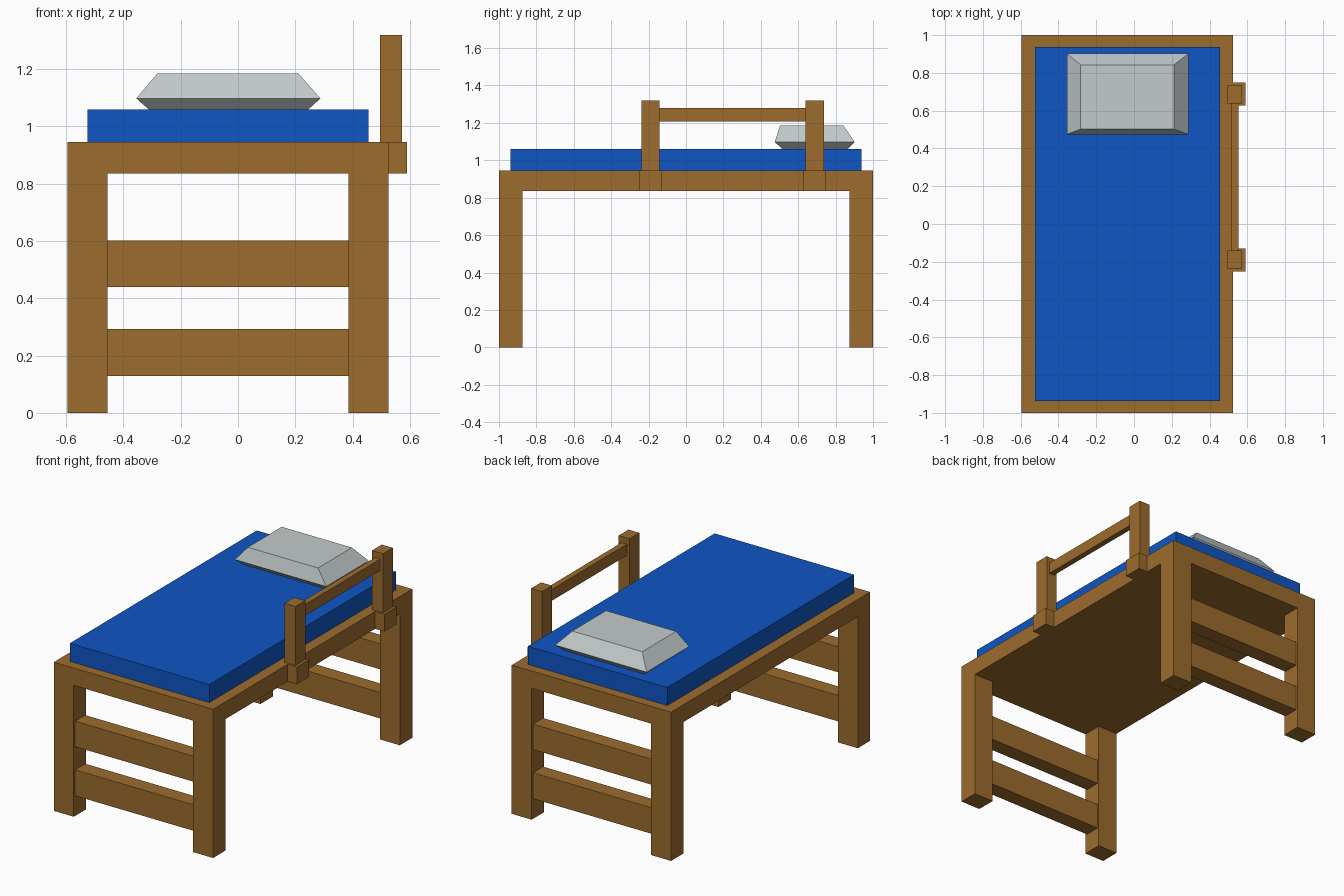
import bpy

if "Cube" in bpy.data.objects:
    bpy.data.objects.remove(bpy.data.objects["Cube"])


def material(name, rgb):
    m = bpy.data.materials.new(name)
    m.diffuse_color = (*rgb, 1)
    m.use_nodes = True
    m.node_tree.nodes["Principled BSDF"].inputs["Base Color"].default_value = m.diffuse_color
    return m


WOOD = material("warm wood", (0.333, 0.150, 0.027))
BLUE = material("mattress blue", (0.0045, 0.092, 0.55))
GREY = material("pillow grey", (0.55, 0.60, 0.605))


def loft(name, rings, mat):
    """Stack of rectangles (x0, x1, y0, y1, z) joined into a closed solid."""
    verts, faces = [], []
    for x0, x1, y0, y1, z in rings:
        verts += [(x0, y0, z), (x1, y0, z), (x1, y1, z), (x0, y1, z)]
    for r in range(len(rings) - 1):
        for i in range(4):
            a, b = 4 * r + i, 4 * r + (i + 1) % 4
            faces.append((a, b, b + 4, a + 4))
    n = len(verts)
    faces += [(3, 2, 1, 0), (n - 4, n - 3, n - 2, n - 1)]
    mesh = bpy.data.meshes.new(name)
    mesh.from_pydata(verts, [], faces)
    mesh.materials.append(mat)
    obj = bpy.data.objects.new(name, mesh)
    bpy.context.collection.objects.link(obj)
    return obj


def box(name, x, y, z, mat=WOOD):
    return loft(name, [(*x, *y, z[0]), (*x, *y, z[1])], mat)


# Bed base and mattress
box("bed_base", (-0.595, 0.525), (-1, 1), (0.835, 0.945))
box("mattress", (-0.525, 0.455), (-0.938, 0.938), (0.945, 1.06), BLUE)

# Legs and cross slats at both ends
for end, s in (("front", -1), ("back", 1)):
    leg_y = sorted((s * 0.875, s))
    slat_y = sorted((s * 0.885, s * 0.986))
    for side, x in (("left", (-0.595, -0.455)), ("right", (0.385, 0.525))):
        box(f"{end}_{side}_leg", x, leg_y, (0, 0.835))
    for level, z in (("lower", (0.128, 0.293)), ("upper", (0.44, 0.602))):
        box(f"{end}_{level}_slat", (-0.455, 0.385), slat_y, z)

# Guard rail: two posts on side brackets, joined by a bar
for end, y in (("front", -0.19), ("back", 0.688)):
    box(f"{end}_rail_bracket", (0.525, 0.59), (y - 0.061, y + 0.061), (0.835, 0.945))
    box(f"{end}_rail_post", (0.495, 0.572), (y - 0.049, y + 0.049), (0.945, 1.32))
box("guard_rail_bar", (0.515, 0.552), (-0.141, 0.639), (1.208, 1.28))

# Pillow: faceted cushion with its widest edge low down
loft("pillow", [(-0.312, 0.246, 0.515, 0.865, 1.06),
                (-0.355, 0.288, 0.475, 0.902, 1.098),
                (-0.282, 0.211, 0.502, 0.842, 1.185)], GREY)
